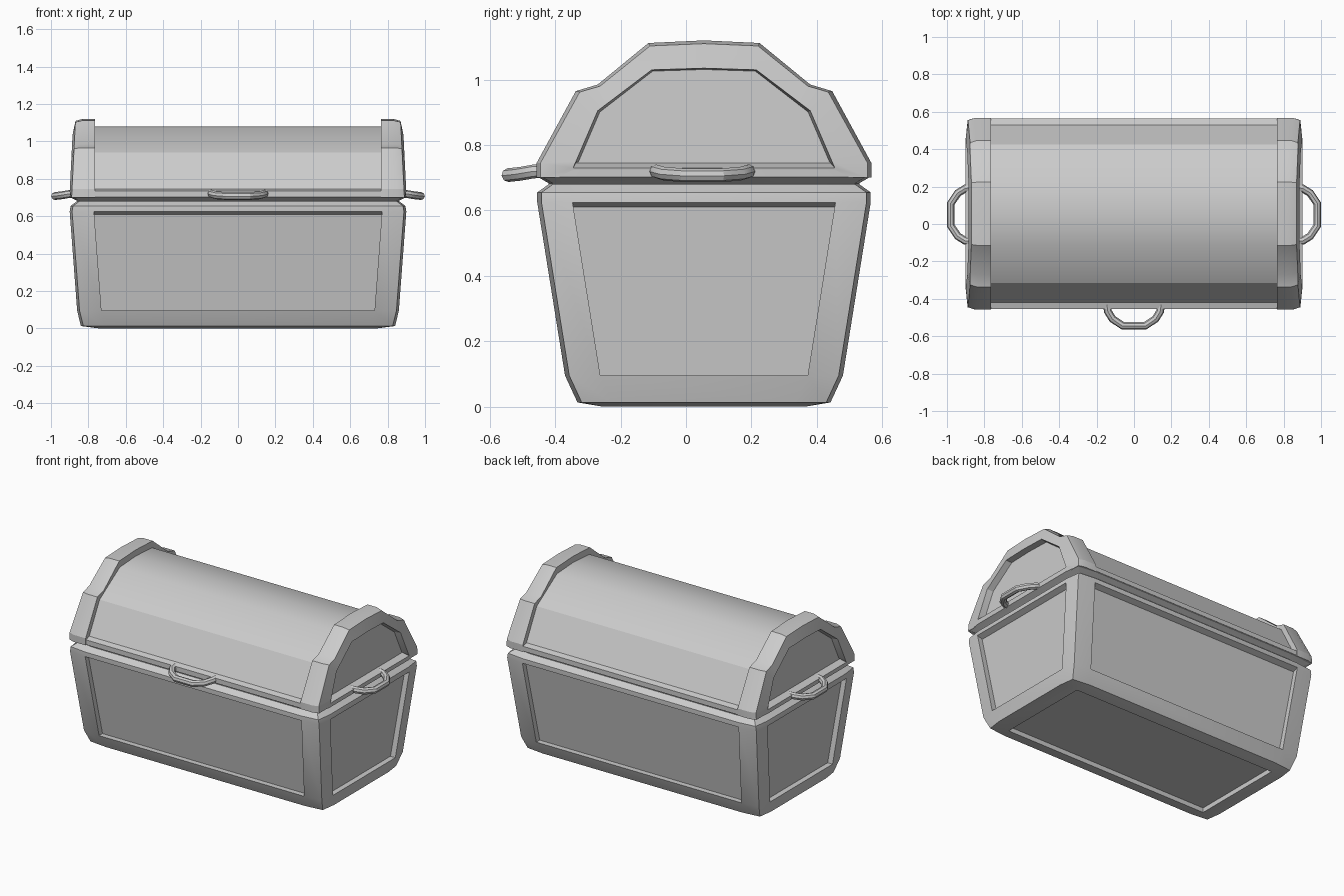
import bpy, bmesh, math
from mathutils import Vector

if "Cube" in bpy.data.objects:
    bpy.data.objects.remove(bpy.data.objects["Cube"])

CY = 0.055  # depth centre of the box; the front handle offsets it from the origin


def finish(name, bm, angle=27):
    bmesh.ops.remove_doubles(bm, verts=bm.verts, dist=1e-4)
    bmesh.ops.recalc_face_normals(bm, faces=bm.faces)
    me = bpy.data.meshes.new(name)
    bm.to_mesh(me)
    bm.free()
    me.shade_smooth()
    me.set_sharp_from_angle(angle=math.radians(angle))
    ob = bpy.data.objects.new(name, me)
    bpy.context.collection.objects.link(ob)
    return ob


def loft(rings):
    """Skin a list of closed rings and cap both ends."""
    bm = bmesh.new()
    vs = [[bm.verts.new(p) for p in r] for r in rings]
    n = len(vs[0])
    for a, b in zip(vs, vs[1:]):
        for i in range(n):
            j = (i + 1) % n
            bm.faces.new((a[i], a[j], b[j], b[i]))
    bm.faces.new(vs[0])
    bm.faces.new(vs[-1])
    return bm


def plan(hx, hy, z, ox=0.13, oy=0.108, corner=True):
    """Rectangle with softened corners, three points per corner."""
    c = 0.013 if corner else 0
    q = [(hx - ox, hy), (hx - c, hy - c), (hx, hy - oy)]
    pts = q + [(x, -y) for x, y in q[::-1]]
    pts += [(-x, -y) for x, y in q] + [(-x, y) for x, y in q[::-1]]
    return [(x, y + CY, z) for x, y in pts]


def mirrored(half):
    """Half profile (bottom to crown) to a full closed profile."""
    return half + [(-y, z) for y, z in half[-2::-1]]


# Tapered chest body, with a recessed underside
bm = loft([
    plan(0.715, 0.285, 0.03, 0, 0, False),
    plan(0.74, 0.31, 0.03, 0, 0, False),
    plan(0.74, 0.31, 0.0, 0, 0, False),
    plan(0.84, 0.387, 0.013),
    plan(0.86, 0.425, 0.095),
    plan(0.90, 0.51, 0.625),
    plan(0.895, 0.51, 0.655),
    plan(0.862, 0.475, 0.68),
])
# Recessed panels on the four walls
bm.faces.ensure_lookup_table()
walls = []
for f in bm.faces:
    c = f.calc_center_median()
    if abs(c.z - 0.36) < 0.02 and (abs(c.x) < 0.01 or abs(c.y - CY) < 0.01):
        walls.append((f, c))
for f, c in walls:
    d = Vector((0, -math.copysign(0.035, c.y - CY), 0))
    if abs(c.x) > 0.1:
        d = Vector((-math.copysign(0.035, c.x), 0, 0))
    new = bmesh.ops.extrude_discrete_faces(bm, faces=[f])['faces'][0]
    for v in new.verts:
        v.co += d
        if v.co.z > 0.4:
            v.co.z -= 0.015
finish("chest_body", bm)

# Lid rim, flaring out from the groove
finish("lid_rim", loft([
    plan(0.862, 0.475, 0.675),
    plan(0.862, 0.475, 0.683),
    plan(0.897, 0.507, 0.702),
    plan(0.898, 0.508, 0.725),
]))

# Barrel of the lid with its front and back ledges
barrel = mirrored([(0.51, 0.705), (0.51, 0.735), (0.475, 0.745),
                   (0.37, 0.94), (0.165, 1.07), (0, 1.08)])
ob = finish("lid_barrel", loft([[(x, y + CY, z) for y, z in barrel]
                                for x in (-0.77, 0.77)]), 35)
for e in ob.data.edges:  # crease between the straight side and the curve
    a, b = (ob.data.vertices[i].co for i in e.vertices)
    if abs(a.z - 0.94) < 0.01 and abs(b.z - 0.94) < 0.01:
        e.use_edge_sharp = True

# Thick end arches with recessed end panels
arch = mirrored([(0.512, 0.70), (0.512, 0.745), (0.392, 0.965),
                 (0.325, 0.985), (0.17, 1.112), (0, 1.12)])
edge = mirrored([(0.50, 0.70), (0.50, 0.745), (0.38, 0.962),
                 (0.318, 0.98), (0.165, 1.103), (0, 1.11)])
panel = mirrored([(0.40, 0.73), (0.3915, 0.75), (0.325, 0.905),
                  (0.29, 0.9315), (0.16, 1.03), (0, 1.035)])
inner = [(y * 0.98, max(z - 0.004, 0.745 + 0.2 * (z - 0.73))) for y, z in panel]


def slope(z):
    return 0.90 - 0.05 * (z - 0.73)


for s, side in ((1, "right"), (-1, "left")):
    rings = [
        [(s * 0.765, y + CY, z) for y, z in arch],
        [(s * (slope(z) - 0.05), y + CY, z) for y, z in arch],
        [(s * (slope(z) - 0.012), y + CY, z) for y, z in edge],
        [(s * slope(z), y + CY, z) for y, z in panel],
        [(s * (slope(z) - 0.04), y + CY, z) for y, z in inner],
    ]
    finish("lid_arch_" + side, loft(rings))

# Three bail handles: local path runs along t, sticking out by d
half = [(0.146, -0.03, 0.722), (0.140, 0.012, 0.719),
        (0.115, 0.052, 0.712), (0.06, 0.089, 0.708)]
path = half + [(-t, d, z) for t, d, z in half[::-1]]


def handle(name, place):
    cu = bpy.data.curves.new(name, 'CURVE')
    cu.dimensions = '3D'
    cu.bevel_depth = 0.021
    cu.bevel_resolution = 2
    cu.use_fill_caps = True
    sp = cu.splines.new('POLY')
    sp.points.add(len(path) - 1)
    for p, (t, d, z) in zip(sp.points, path):
        p.co = (*place(t, d), z, 1)
    ob = bpy.data.objects.new(name, cu)
    bpy.context.collection.objects.link(ob)
    bpy.ops.object.select_all(action='DESELECT')
    ob.select_set(True)
    bpy.context.view_layer.objects.active = ob
    bpy.ops.object.convert(target='MESH')
    me = bpy.context.object.data
    me.shade_smooth()
    me.set_sharp_from_angle(angle=math.radians(30))


handle("front_handle", lambda t, d: (t, -0.455 - d))
handle("right_handle", lambda t, d: (0.89 + d, t + 0.05))
handle("left_handle", lambda t, d: (-0.89 - d, t + 0.05))
